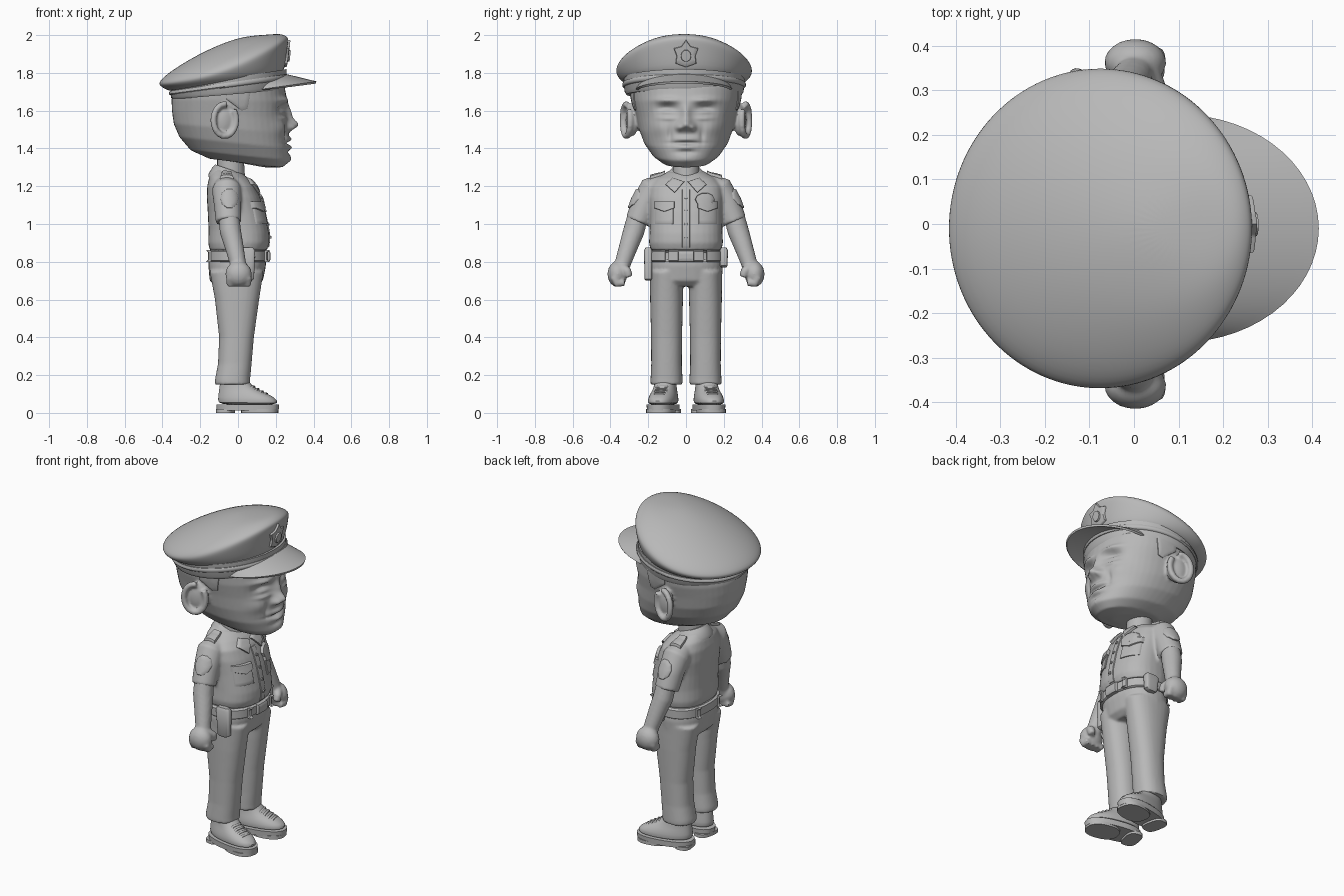
import bpy, bmesh
from math import sin, cos, pi, exp, radians, copysign
from mathutils import Vector, Matrix
from mathutils.bvhtree import BVHTree

if "Cube" in bpy.data.objects:
    bpy.data.objects.remove(bpy.data.objects["Cube"])

grey = bpy.data.materials.new("plain_grey")
grey.use_nodes = True
grey.diffuse_color = (.48, .48, .48, 1)
grey.node_tree.nodes["Principled BSDF"].inputs["Base Color"].default_value = (.48, .48, .48, 1)
SIDES = ((1, "left"), (-1, "right"))


def skin(bm, rows, closed=True):
    """Bridge rows of points with quads and cap the ends of closed rows."""
    rows = [[bm.verts.new(p) for p in row] for row in rows]
    n = len(rows[0])
    for low, high in zip(rows, rows[1:]):
        for i in range(n if closed else n - 1):
            j = (i + 1) % n
            bm.faces.new((low[i], low[j], high[j], high[i]))
    if closed:
        bm.faces.new(rows[0])
        bm.faces.new(rows[-1])


def loft(bm, rings, power=2, n=32):
    """Rings: back x, back z, front x, front z, half width, centre y, side sag."""
    rows = []
    for ring in rings:
        xb, zb, xf, zf, hw, y0, sag = (tuple(ring) + (0, 0))[:7]
        row = []
        for i in range(n):
            a = 2 * pi * i / n
            c, s = (copysign(abs(f) ** (2 / power), f) for f in (cos(a), sin(a)))
            row.append(((xb + xf) / 2 + (xf - xb) / 2 * c, y0 + hw * s,
                        (zb + zf) / 2 + (zf - zb) / 2 * c - sag * s * s))
        rows.append(row)
    skin(bm, rows)


def tube(bm, points, radii, ref=(1, 0, 0), n=16):
    pts = [Vector(p) for p in points]
    rows = []
    for k, p in enumerate(pts):
        t = (pts[min(k + 1, len(pts) - 1)] - pts[max(k - 1, 0)]).normalized()
        a = Vector(ref)
        a = (a - t * a.dot(t)).normalized()
        b = t.cross(a)
        rows.append([p + radii[k] * (a * cos(2 * pi * i / n) + b * sin(2 * pi * i / n))
                     for i in range(n)])
    skin(bm, rows)


def ball(bm, centre, radii, turn=0):
    m = Matrix.Translation(centre) @ Matrix.Rotation(turn, 4, "Z") @ Matrix.Diagonal((*radii, 1))
    bmesh.ops.create_uvsphere(bm, u_segments=20, v_segments=12, radius=1, matrix=m)


def finish(bm, name, side=1, voxel=0, relax=0, subsurf=0, thick=0):
    """Turn a bmesh into a baked, smooth-shaded object."""
    bmesh.ops.scale(bm, vec=(1, side, 1), verts=bm.verts)
    bmesh.ops.recalc_face_normals(bm, faces=bm.faces)
    mesh = bpy.data.meshes.new(name)
    bm.to_mesh(mesh)
    bm.free()
    ob = bpy.data.objects.new(name, mesh)
    bpy.context.scene.collection.objects.link(ob)
    if thick:
        ob.modifiers.new("thickness", "SOLIDIFY").thickness = thick
    if voxel:
        mod = ob.modifiers.new("fuse", "REMESH")
        mod.mode, mod.voxel_size = "VOXEL", voxel
    if relax:
        mod = ob.modifiers.new("relax", "SMOOTH")
        mod.factor, mod.iterations = .5, relax
    if subsurf:
        ob.modifiers.new("round", "SUBSURF").levels = subsurf
    bpy.context.view_layer.update()
    ob.data = bpy.data.meshes.new_from_object(ob.evaluated_get(bpy.context.evaluated_depsgraph_get()))
    ob.modifiers.clear()
    ob.data.materials.clear()
    ob.data.materials.append(grey)
    ob.data.shade_smooth()
    ob.data.set_sharp_from_angle(angle=radians(45))
    return ob


def surface(ob):
    return BVHTree.FromPolygons([v.co for v in ob.data.vertices], [p.vertices for p in ob.data.polygons])


def patch(name, tree, axis, sign, outline, h=.01):
    """Raised plate that follows the surface, seen along one axis."""
    u, v = (i for i in range(3) if i != axis)
    pts = [Vector(a).lerp(Vector(b), k / 6) for a, b in zip(outline, outline[1:] + outline[:1])
           for k in range(6)]
    mid = sum(pts, Vector((0, 0))) / len(pts)
    rows = []
    for scale, lift in ((1, -.01), (1, h * .7), (.94, h), (.6, h), (.25, h)):
        row = []
        for p in pts:
            q = mid + (p - mid) * scale
            co, way = Vector((0, 0, 0)), Vector((0, 0, 0))
            co[u], co[v], co[axis], way[axis] = q.x, q.y, 3 * sign, -sign
            hit = tree.ray_cast(co, way)[0] or tree.find_nearest(co)[0]
            co[axis] = hit[axis] + sign * lift
            row.append(co)
        rows.append(row)
    bm = bmesh.new()
    skin(bm, rows)
    return finish(bm, name)


def rect(x, y, w, h):
    return [(x - w, y - h), (x + w, y - h), (x + w, y + h), (x - w, y + h)]


def oval(x, y, w, h, n=10):
    return [(x + w * cos(2 * pi * i / n), y + h * sin(2 * pi * i / n)) for i in range(n)]


# Head with ears
bm = bmesh.new()
loft(bm, [(-.05, 1.335, .14, 1.3, .06), (-.15, 1.345, .235, 1.3, .12), (-.25, 1.39, .27, 1.335, .175),
          (-.31, 1.46, .272, 1.4, .222), (-.34, 1.53, .265, 1.48, .25), (-.35, 1.6, .26, 1.56, .265),
          (-.352, 1.66, .26, 1.65, .285), (-.34, 1.72, .245, 1.74, .295)], 2.2, 48)
for s, _ in SIDES:
    arc = [radians(a) for a in range(-100, 240, 20)]
    rim = [(-.07 - .06 * cos(a), s * (.315 + .02 * cos(a)), 1.55 - .085 * sin(a)) for a in arc]
    tube(bm, rim, [.017] * len(rim), (0, 1, 0))
    ball(bm, (-.065, s * .285, 1.55), (.06, .03, .085), s * -.35)
head = finish(bm, "head", voxel=.0075, relax=5)

# Facial relief: side offset, height, width, tallness, depth
RELIEF = [(0, 1.58, .026, .05, .025), (0, 1.525, .034, .03, .05), (.036, 1.51, .018, .018, .025),
          (.1, 1.605, .05, .028, -.035), (.1, 1.595, .04, .016, .024), (.1, 1.56, .045, .01, .01),
          (.1, 1.655, .06, .016, .018), (.14, 1.51, .05, .04, .012), (.085, 1.47, .014, .04, -.01),
          (0, 1.45, .055, .014, .016), (0, 1.428, .075, .007, -.018), (0, 1.405, .045, .013, .014),
          (0, 1.38, .05, .012, -.01), (0, 1.345, .06, .03, .01)]
for vert in head.data.vertices:
    x, y, z = vert.co
    fade = min(max((x - .08) / .1, 0), 1)
    vert.co.x += fade * sum(d * exp(-((abs(y) - a) / w) ** 2 - ((z - b) / t) ** 2)
                            for a, b, w, t, d in RELIEF)
skull = surface(head)
for s, label in SIDES:
    patch(label + "_sideburn", skull, 1, s, [(-.06, 1.66), (.02, 1.6), (.05, 1.61), (.07, 1.72), (-.06, 1.72)], .007)

# Cap: crown, band, strap, visor, badge
bm = bmesh.new()
loft(bm, [(-.33, 1.71, .22, 1.79, .29, -.01), (-.365, 1.7, .25, 1.81, .325, -.01),
          (-.415, 1.73, .264, 1.94, .362, -.01, .04), (-.425, 1.75, .27, 1.982, .364, -.01, .04),
          (-.36, 1.81, .258, 1.995, .31, -.01, .02), (-.2, 1.905, .235, 2.005, .2, -.01),
          (-.05, 1.97, .2, 2.006, .11, -.01), (.05, 1.995, .15, 2.002, .04, -.01)], n=32)
crown = finish(bm, "cap_crown", subsurf=2)
bm = bmesh.new()
loft(bm, [(-.345, 1.66, .245, 1.71, .305, -.01), (-.355, 1.67, .255, 1.73, .315, -.01),
          (-.36, 1.72, .257, 1.82, .321, -.01)], n=64)
finish(bm, "cap_band")
bm = bmesh.new()
loft(bm, [(-.36, 1.682, .26, 1.765, .32, -.01), (-.366, 1.688, .266, 1.773, .327, -.01),
          (-.366, 1.698, .266, 1.785, .327, -.01), (-.36, 1.704, .26, 1.793, .324, -.01)], n=64)
finish(bm, "cap_strap")
bm = bmesh.new()
rows = []
for k in range(6):
    t = k / 5
    angles = [radians(a) for a in range(-90, 91, 6)]
    rows.append([(.08 + .02 * t + (.15 + .165 * t) * cos(a), -.01 + (.25 + .006 * t) * sin(a),
                  1.72 - .01 * t + (.08 - .035 * t) * cos(a)) for a in angles])
skin(bm, rows, closed=False)
finish(bm, "cap_visor", thick=.012)
tree = surface(crown)
patch("cap_badge", tree, 0, 1, [(0, 1.83), (.055, 1.85), (.05, 1.89), (.065, 1.93), (.025, 1.94),
                                (0, 1.975), (-.025, 1.94), (-.065, 1.93), (-.05, 1.89), (-.055, 1.85)], .012)
patch("cap_badge_centre", tree, 0, 1, oval(0, 1.89, .028, .032), .02)

# Neck and collar
bm = bmesh.new()
loft(bm, [(-.11, 1.2, .04, 1.2, .07), (-.11, 1.36, .03, 1.36, .07)])
finish(bm, "neck")
bm = bmesh.new()
loft(bm, [(-.157, 1.25, .07, 1.205, .125), (-.155, 1.268, .065, 1.22, .12),
          (-.135, 1.3, .035, 1.255, .09), (-.12, 1.315, .015, 1.27, .075)], n=40)
finish(bm, "collar")

# Shirt with short sleeves
bm = bmesh.new()
loft(bm, [(-.15, .862, .153, .862, .188), (-.158, .9, .167, .9, .196), (-.156, .97, .165, .95, .193),
          (-.16, 1.06, .142, 1.06, .192), (-.165, 1.14, .118, 1.14, .197), (-.163, 1.2, .092, 1.2, .192),
          (-.152, 1.25, .058, 1.24, .155), (-.13, 1.29, .02, 1.27, .09)], 2.4)
for s, _ in SIDES:
    tube(bm, [(-.06, s * .12, 1.2), (-.06, s * .175, 1.18), (-.055, s * .22, 1.1), (-.05, s * .255, 1.01)],
         [.065, .078, .072, .068], n=24)
shirt = finish(bm, "shirt", voxel=.008, relax=6)
cloth = surface(shirt)
patch("shirt_placket", cloth, 0, 1, rect(0, 1.03, .02, .155), .006)
for z in (.93, 1, 1.07, 1.14):
    patch("shirt_button", cloth, 0, 1, oval(0, z, .008, .008), .012)
patch("chest_badge", cloth, 0, 1, oval(.1, 1.13, .052, .036), .018)
for s, label in SIDES:
    patch(label + "_pocket", cloth, 0, 1, rect(s * .115, 1.055, .05, .055), .009)
    patch(label + "_pocket_flap", cloth, 0, 1, [(s * y, z) for y, z in (
        (.06, 1.12), (.06, 1.085), (.115, 1.065), (.17, 1.085), (.17, 1.12))], .018)
    patch(label + "_collar_wing", cloth, 0, 1, [(s * y, z) for y, z in (
        (.008, 1.225), (.06, 1.165), (.11, 1.21), (.07, 1.245))], .016)
    patch(label + "_epaulette", cloth, 2, 1, [(x, s * y) for x, y in (
        (-.095, .19), (-.085, .11), (-.035, .11), (-.025, .19))], .014)
    patch(label + "_sleeve_emblem", cloth, 1, s, oval(-.045, 1.135, .048, .052), .009)

# Forearms and fists
for s, label in SIDES:
    bm = bmesh.new()
    tube(bm, [(-.05, .25, 1.06), (-.04, .277, .96), (-.02, .305, .88), (0, .335, .79), (0, .345, .76)],
         [.055, .057, .05, .043, .043])
    ball(bm, (.003, .363, .735), (.07, .053, .068))
    for k in range(4):
        tube(bm, [(.05 - .03 * k, .38, .72), (.05 - .03 * k, .365, .685), (.05 - .03 * k, .325, .69)],
             [.022, .022, .019])
    tube(bm, [(.03, .34, .77), (.05, .31, .75), (.05, .3, .72)], [.026, .023, .02])
    finish(bm, label + "_arm", s, voxel=.008, relax=4)

# Trousers
bm = bmesh.new()
loft(bm, [(-.15, .87, .148, .87, .185), (-.157, .78, .148, .78, .195), (-.15, .7, .132, .7, .19),
          (-.12, .67, .1, .67, .17)], 2.3)
for s, _ in SIDES:
    loft(bm, [(xb, z, xf, z, hw, s * .103) for xb, xf, z, hw in (
        (-.15, .135, .75, .088), (-.122, .112, .6, .087), (-.1, .084, .4, .082), (-.106, .072, .26, .081),
        (-.122, .064, .175, .085), (-.122, .064, .15, .085))], 2.3)
trousers = finish(bm, "trousers", voxel=.008, relax=5)

# Belt with buckle, loops and pouches
bm = bmesh.new()
loft(bm, [(-.15, .8, .15, .8, .193), (-.16, .806, .158, .806, .2), (-.16, .854, .158, .854, .2),
          (-.15, .86, .15, .86, .193)], 2.4, 64)
strap = surface(finish(bm, "belt"))
patch("belt_buckle", strap, 0, 1, rect(0, .83, .043, .03), .014)
for s, label in SIDES:
    for x, way in ((1, "front"), (-1, "back")):
        patch(label + "_belt_loop_" + way, strap, 0, x, rect(s * .1, .83, .01, .032), .01)
    bm = bmesh.new()
    drop = .77 if s > 0 else .7
    loft(bm, [(.02, drop, .07, drop, .014, .2), (.01, drop + .01, .085, drop + .01, .02, .2),
              (0, .86, .09, .86, .022, .2), (.01, .875, .08, .875, .014, .2)], 4)
    finish(bm, label + "_belt_pouch", s)

# Shoes, toes turned slightly out
for s, label in SIDES:
    upper, sole, laces = bmesh.new(), bmesh.new(), bmesh.new()
    loft(upper, [(-.106, .04, .213, .04, .074), (-.107, .07, .216, .062, .075), (-.104, .1, .185, .092, .07),
                 (-.1, .13, .12, .115, .06), (-.095, .16, .065, .15, .056), (-.09, .2, .05, .19, .054)], 2.3)
    loft(sole, [(-.112, .012, .218, .012, .078), (-.114, .045, .221, .045, .08)], 2.4, 48)
    loft(sole, [(-.112, 0, -.02, 0, .07), (-.112, .02, -.02, .02, .07)], 3)
    loft(sole, [(.02, 0, .216, 0, .075), (.02, .02, .216, .02, .075)], 2.4)
    for k in range(4):
        x, z = .082 + .023 * k, .142 - .0125 * k
        tube(laces, [(x - .008, -.045, z - .028), (x, -.025, z - .004), (x, .025, z - .004),
                     (x - .008, .045, z - .028)], [.007] * 4, n=8)
    for part, bm in (("shoe", upper), ("sole", sole), ("laces", laces)):
        m = Matrix.Translation((-.03, .105, 0)) @ Matrix.Rotation(radians(11), 4, "Z")
        bmesh.ops.transform(bm, matrix=m @ Matrix.Translation((.03, 0, 0)), verts=bm.verts)
        finish(bm, label + "_" + part, s, subsurf=1 if part == "shoe" else 0)
